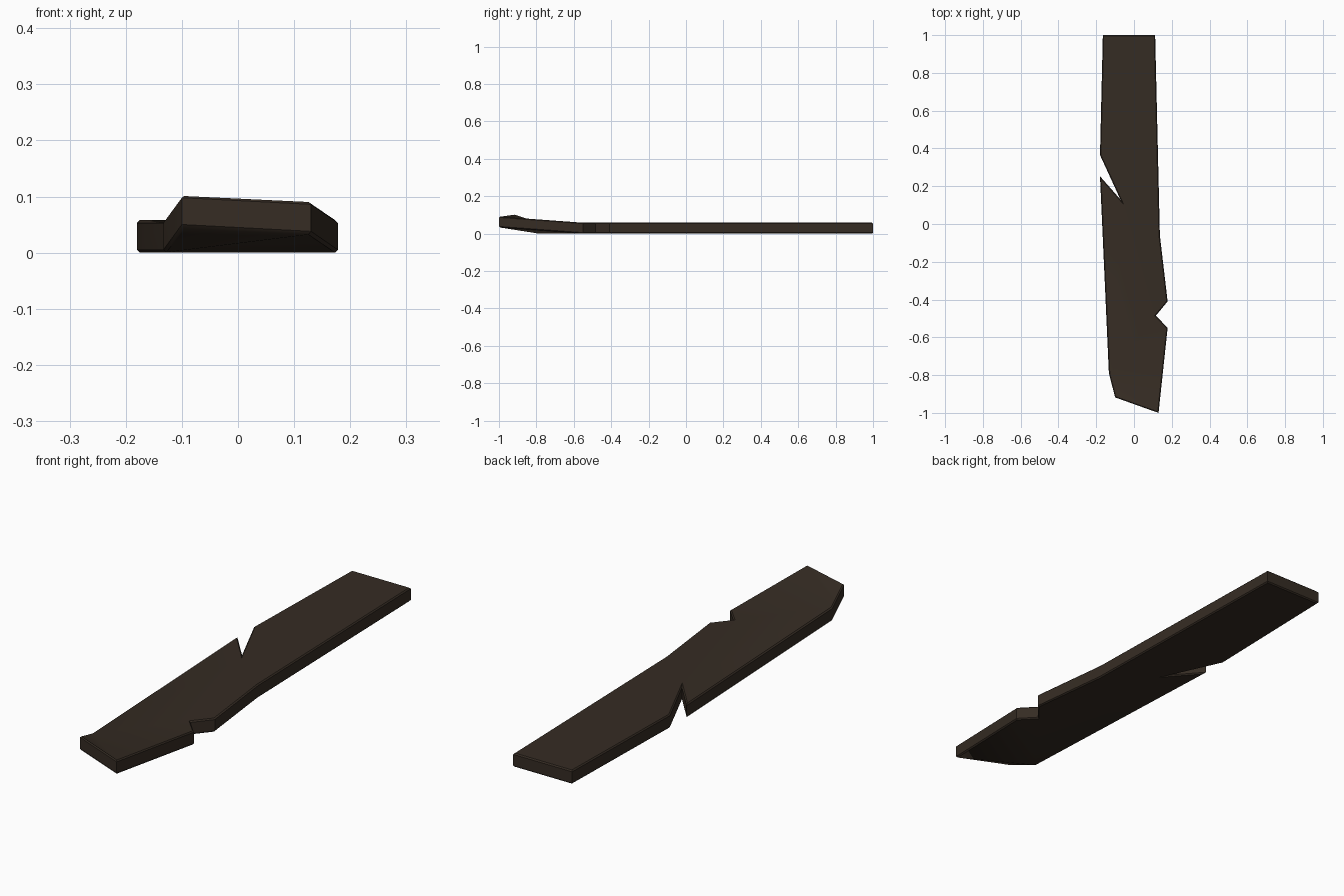
import bpy, bmesh

if "Cube" in bpy.data.objects:
    bpy.data.objects.remove(bpy.data.objects["Cube"])

THICK = 0.058
# plank outline, counter-clockwise from above: x, y, lift of the underside
OUTLINE = [
    (-0.165, 1.0, 0), (-0.180, 0.365, 0), (-0.072, 0.13, 0), (-0.180, 0.253, 0),
    (-0.133, -0.79, 0), (-0.100, -0.918, 0.045), (0.130, -1.0, 0.033),
    (0.178, -0.55, 0), (0.116, -0.485, 0), (0.178, -0.41, 0),
    (0.137, -0.06, 0), (0.112, 1.0, 0),
]
# flat body, then the two triangles of the warped front end
PATCHES = [[0, 1, 2, 3, 4, 7, 8, 9, 10, 11], [4, 5, 6], [4, 6, 7]]

bm = bmesh.new()
low = [bm.verts.new((x, y, z)) for x, y, z in OUTLINE]
high = [bm.verts.new((x, y, z + THICK)) for x, y, z in OUTLINE]
for p in PATCHES:
    bm.faces.new([high[i] for i in p])
    bm.faces.new([low[i] for i in reversed(p)])
n = len(OUTLINE)
for i in range(n):
    j = (i + 1) % n
    bm.faces.new((low[i], low[j], high[j], high[i]))
bmesh.ops.recalc_face_normals(bm, faces=bm.faces)

# softened rims along the top and bottom outline
rim = [bm.edges.get((ring[i], ring[(i + 1) % n])) for ring in (low, high) for i in range(n)]
bmesh.ops.bevel(bm, geom=rim, offset=0.005, offset_type='OFFSET', segments=1,
                profile=0.5, affect='EDGES', clamp_overlap=True)

mesh = bpy.data.meshes.new("plank")
bm.to_mesh(mesh)
bm.free()
plank = bpy.data.objects.new("plank", mesh)
bpy.context.collection.objects.link(plank)

# dark weathered wood
wood = bpy.data.materials.new("dark brown wood")
wood.diffuse_color = (0.036, 0.025, 0.017, 1)
wood.use_nodes = True
wood.node_tree.nodes["Principled BSDF"].inputs["Base Color"].default_value = wood.diffuse_color
mesh.materials.append(wood)

bpy.context.view_layer.objects.active = plank
plank.select_set(True)
bpy.ops.object.shade_smooth_by_angle(angle=0.6)
